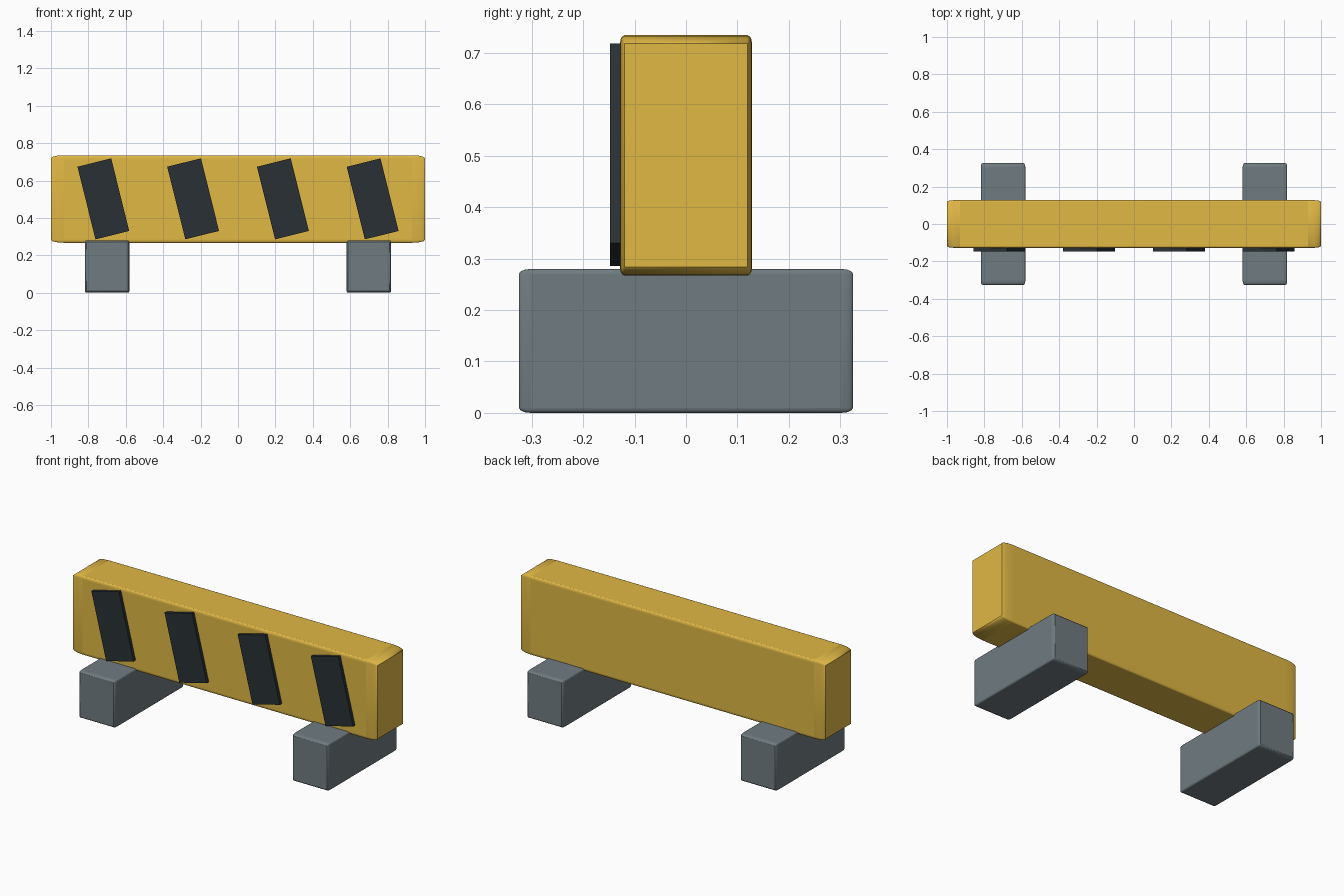
import bpy
from math import radians

if "Cube" in bpy.data.objects:
    bpy.data.objects.remove(bpy.data.objects["Cube"])


def material(name, color):
    mat = bpy.data.materials.new(name)
    mat.diffuse_color = color
    mat.use_nodes = True
    mat.node_tree.nodes["Principled BSDF"].inputs["Base Color"].default_value = mat.diffuse_color
    return mat


def box(name, loc, size, mat, bevel=0.0, tilt=0.0):
    # Object scale stays live, so the bevel stretches with the box proportions
    bpy.ops.mesh.primitive_cube_add(size=1, location=loc, rotation=(0, tilt, 0))
    ob = bpy.context.object
    ob.name = name
    ob.scale = size
    ob.data.materials.append(mat)
    if bevel:
        mod = ob.modifiers.new("Rounded edges", 'BEVEL')
        mod.width = bevel
        mod.segments = 3
        bpy.ops.object.shade_smooth_by_angle(angle=radians(35))
    return ob


yellow = material("yellow_paint", (0.75, 0.48, 0.06, 1))
dark = material("dark_stripe", (0.022, 0.03, 0.035, 1))
grey = material("grey_foot", (0.16, 0.2, 0.22, 1))

# Horizontal beam
box("barrier_beam", (0, 0, 0.501), (2.0, 0.257, 0.468), yellow, bevel=0.035)

# Two feet running front to back
for side, x in (("left", -0.7), ("right", 0.7)):
    box(f"{side}_foot", (x, 0, 0.14), (0.238, 0.65, 0.28), grey, bevel=0.035)

# Slanted warning stripes on the front face
for i in range(4):
    box(f"warning_stripe_{i + 1}", (-0.72 + 0.48 * i, -0.136, 0.502),
        (0.186, 0.024, 0.4), dark, tilt=radians(-14))
